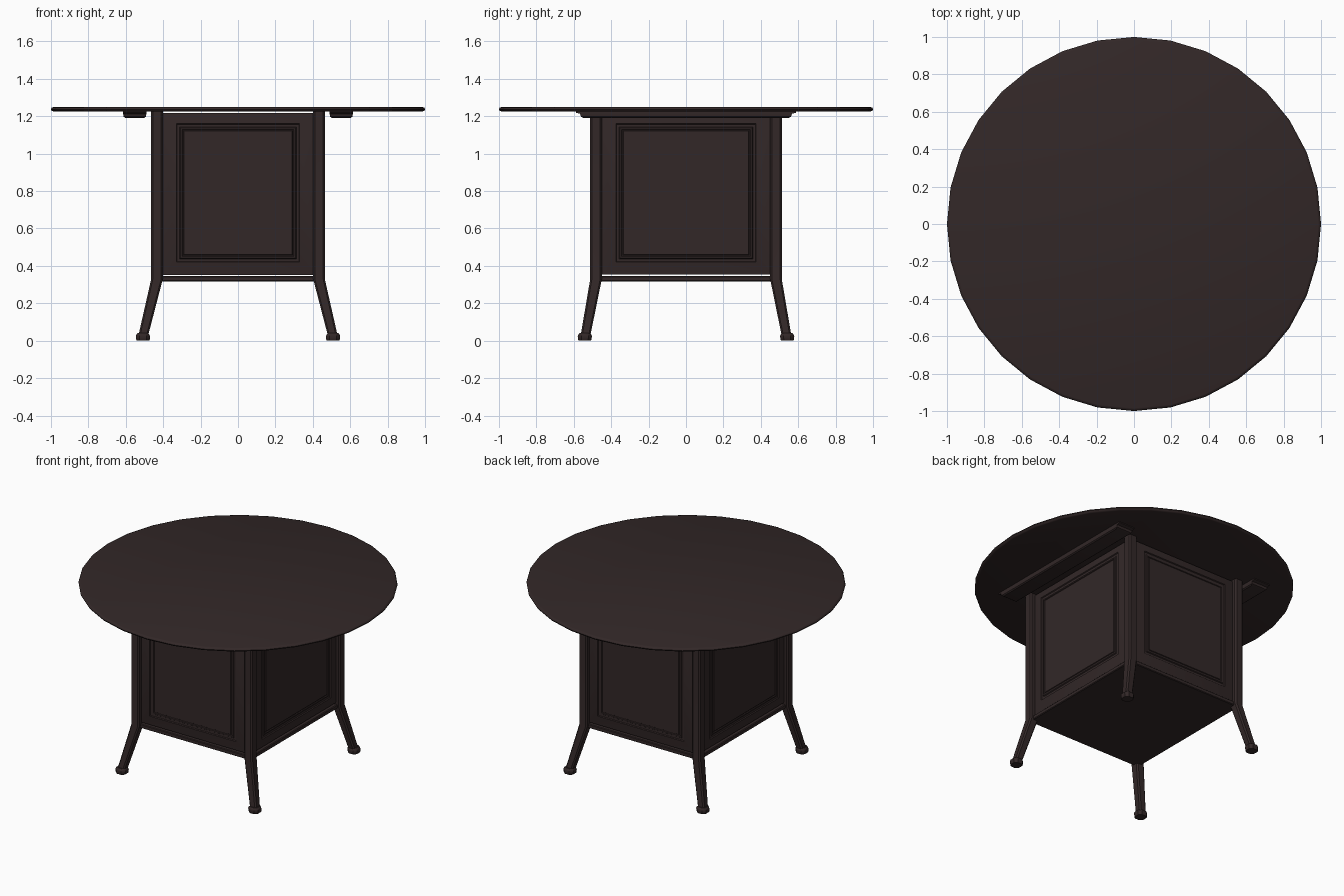
import bpy, bmesh, math
from mathutils import Matrix, Vector

if "Cube" in bpy.data.objects:
    bpy.data.objects.remove(bpy.data.objects["Cube"])

wood = bpy.data.materials.new("dark brown wood")
wood.diffuse_color = (0.032, 0.0205, 0.0205, 1)
wood.use_nodes = True
wood.node_tree.nodes["Principled BSDF"].inputs["Base Color"].default_value = wood.diffuse_color


def finish(bm, name, angle=35):
    bmesh.ops.recalc_face_normals(bm, faces=bm.faces)
    me = bpy.data.meshes.new(name)
    bm.to_mesh(me)
    bm.free()
    me.materials.append(wood)
    ob = bpy.data.objects.new(name, me)
    bpy.context.collection.objects.link(ob)
    bpy.ops.object.select_all(action='DESELECT')
    ob.select_set(True)
    bpy.context.view_layer.objects.active = ob
    bpy.ops.object.shade_smooth_by_angle(angle=math.radians(angle))
    return ob


def loft(bm, loops):
    """Skin a list of closed point loops and cap both ends."""
    rings = [[bm.verts.new(p) for p in lp] for lp in loops]
    n = len(rings[0])
    for a, b in zip(rings, rings[1:]):
        for i in range(n):
            j = (i + 1) % n
            bm.faces.new((a[i], a[j], b[j], b[i]))
    bm.faces.new(rings[0])
    bm.faces.new(rings[-1])


def ngon(r, z, n):
    return [(r * math.cos(2 * math.pi * i / n), r * math.sin(2 * math.pi * i / n), z)
            for i in range(n)]


def chamfered_square(cx, cy, z, h, c):
    pts = [(h, -h + c), (h, h - c), (h - c, h), (-h + c, h),
           (-h, h - c), (-h, -h + c), (-h + c, -h), (h - c, -h)]
    return [(cx + x, cy + y, z) for x, y in pts]


def rect(w, h, z, cx=0, cy=0):
    return [(cx + sx * w, cy + sy * h, z) for sx, sy in ((-1, -1), (1, -1), (1, 1), (-1, 1))]


# round top with a softened rim
bm = bmesh.new()
loft(bm, [ngon(r, z, 32) for r, z in ((0.985, 1.225), (0.996, 1.229), (1.0, 1.237),
                                      (0.996, 1.246), (0.985, 1.25))])
finish(bm, "table_top", 50)

# legs: straight post, then a splayed lower part, with a flared foot
for sx, xn in ((-1, "left"), (1, "right")):
    for sy, yn in ((-1, "front"), (1, "back")):
        bm = bmesh.new()
        loft(bm, [chamfered_square(sx * x, sy * y, z, h, 0.009) for x, y, z, h in
                  ((0.433, 0.481, 1.226, 0.031), (0.433, 0.481, 0.33, 0.031),
                   (0.506, 0.537, 0.03, 0.026))])
        finish(bm, f"{yn}_{xn}_leg")
        bm = bmesh.new()
        loft(bm, [chamfered_square(sx * 0.508, sy * 0.541, z, h, 0.5 * h) for z, h in
                  ((0.0, 0.033), (0.006, 0.036), (0.025, 0.038), (0.034, 0.034), (0.04, 0.028))])
        finish(bm, f"{yn}_{xn}_foot")

# bottom shelf
bm = bmesh.new()
loft(bm, [rect(w, h, z) for w, h, z in ((0.44, 0.488, 0.317), (0.445, 0.493, 0.321),
                                        (0.445, 0.493, 0.341), (0.44, 0.488, 0.345))])
finish(bm, "bottom_shelf")


# raised panels: sloping border, flat field, two fine grooves
def panel(name, half_w, z0, z1, fw, f0, f1, dist, rot):
    bm = bmesh.new()
    mid, hh = (z0 + z1) / 2, (z1 - z0) / 2
    fm, fh = (f0 + f1) / 2 - mid, (f1 - f0) / 2
    loops = [rect(half_w, hh, -0.035), rect(half_w, hh, -0.016)]
    for inset, depth in ((0, 0), (0.004, -0.006), (0.018, -0.006), (0.022, 0),
                         (0.030, 0), (0.033, -0.005), (0.037, -0.005), (0.040, 0)):
        loops.append(rect(fw - inset, fh - inset, depth, 0, fm))
    loft(bm, loops)
    # stand the panel up facing -y, push it out, turn it to its side
    m = (Matrix.Rotation(rot, 4, 'Z') @ Matrix.Translation(Vector((0, -dist, mid)))
         @ Matrix.Rotation(math.pi / 2, 4, 'X'))
    bmesh.ops.transform(bm, matrix=m, verts=bm.verts)
    finish(bm, name, 20)


for name, rot in (("front_panel", 0), ("back_panel", math.pi)):
    panel(name, 0.41, 0.352, 1.217, 0.33, 0.42, 1.16, 0.495, rot)
for name, rot in (("right_panel", math.pi / 2), ("left_panel", -math.pi / 2)):
    panel(name, 0.46, 0.354, 1.217, 0.375, 0.42, 1.16, 0.447, rot)

# runners under the top, outside the side panels
for s, n in ((-1, "left"), (1, "right")):
    bm = bmesh.new()
    loft(bm, [rect(w, h, z, s * 0.552) for w, h, z in
              ((0.052, 0.55, 1.192), (0.060, 0.562, 1.198), (0.062, 0.566, 1.213),
               (0.062, 0.588, 1.219), (0.062, 0.588, 1.226))])
    finish(bm, f"{n}_runner")
